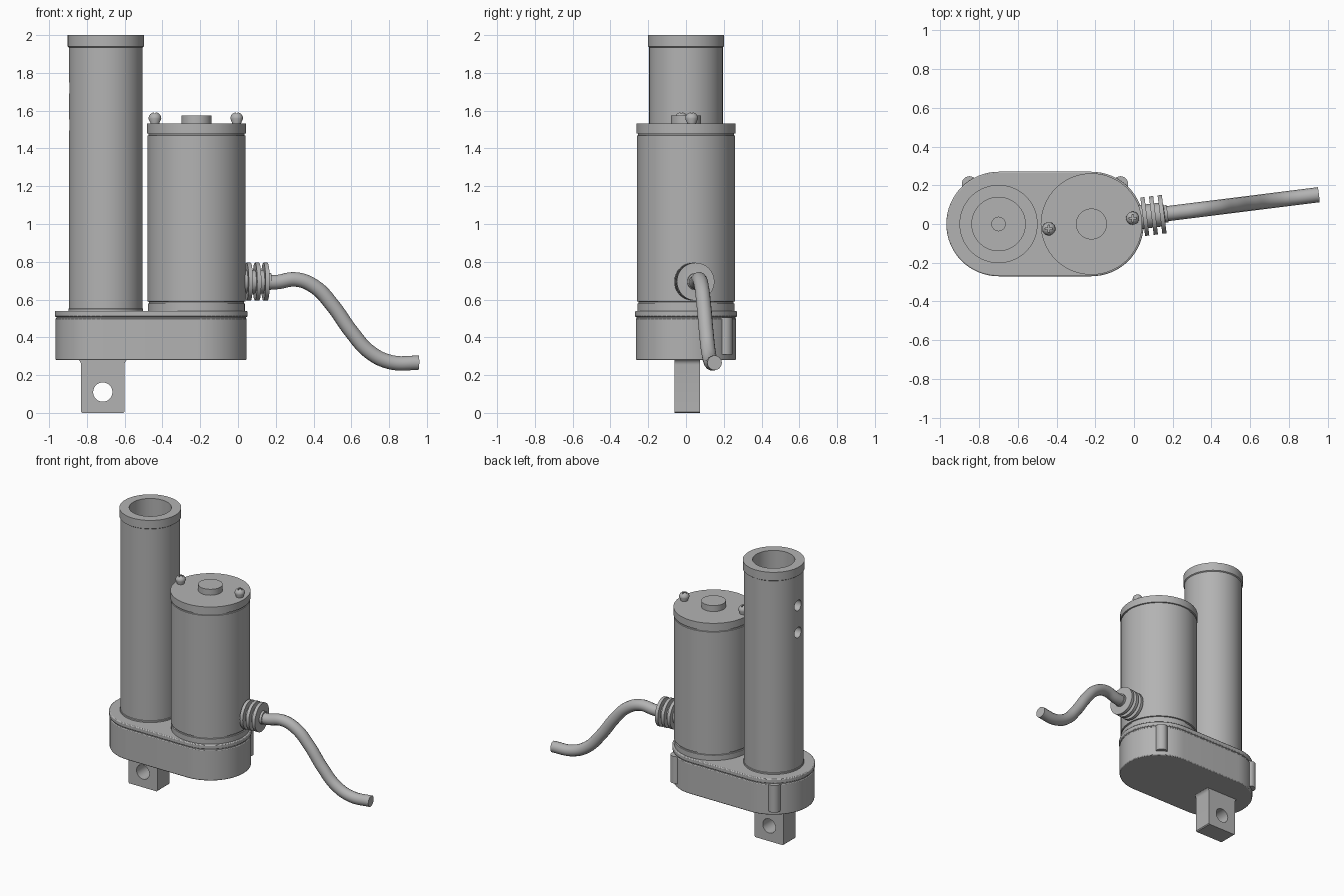
import bpy, bmesh, math
from mathutils import Vector, Matrix

if "Cube" in bpy.data.objects:
    bpy.data.objects.remove(bpy.data.objects["Cube"])

grey = bpy.data.materials.new("grey metal")
grey.diffuse_color = (0.45, 0.45, 0.45, 1)
grey.use_nodes = True
grey.node_tree.nodes["Principled BSDF"].inputs["Base Color"].default_value = grey.diffuse_color


def finish(bm, name, matrix=None):
    bmesh.ops.remove_doubles(bm, verts=bm.verts, dist=1e-5)
    bmesh.ops.recalc_face_normals(bm, faces=bm.faces)
    if matrix:
        bm.transform(matrix)
    me = bpy.data.meshes.new(name)
    bm.to_mesh(me)
    bm.free()
    me.materials.append(grey)
    ob = bpy.data.objects.new(name, me)
    bpy.context.collection.objects.link(ob)
    return ob


def select(ob):
    bpy.ops.object.select_all(action='DESELECT')
    ob.select_set(True)
    bpy.context.view_layer.objects.active = ob


def smooth(ob):
    select(ob)
    bpy.ops.object.shade_smooth_by_angle(angle=math.radians(35))
    return ob


def lathe(name, profile, matrix, n=64):
    """Spin (radius, height) points around z; ends lie on the axis."""
    bm = bmesh.new()
    vs = [bm.verts.new((r, 0, z)) for r, z in profile]
    es = [bm.edges.new(p) for p in zip(vs, vs[1:])]
    bmesh.ops.spin(bm, geom=vs + es, cent=(0, 0, 0), axis=(0, 0, 1),
                   angle=math.tau, steps=n, use_merge=False)
    return finish(bm, name, matrix)


def extrude(name, outline, depth, matrix):
    bm = bmesh.new()
    f = bm.faces.new([bm.verts.new((x, y, 0)) for x, y in outline])
    top = bmesh.ops.extrude_face_region(bm, geom=[f])
    bmesh.ops.translate(bm, vec=(0, 0, depth),
                        verts=[v for v in top["geom"] if isinstance(v, bmesh.types.BMVert)])
    return finish(bm, name, matrix)


def cut(ob, cutter):
    m = ob.modifiers.new("cut", 'BOOLEAN')
    m.operation, m.solver, m.object = 'DIFFERENCE', 'EXACT', cutter
    select(ob)
    bpy.ops.object.modifier_apply(modifier=m.name)
    bpy.data.objects.remove(cutter)


def rod(radius, length, centre, axis):
    h = length / 2
    rot = Vector(axis).to_track_quat('Z', 'Y').to_matrix().to_4x4()
    return lathe("cutter", [(0, -h), (radius, -h), (radius, h), (0, h)],
                 Matrix.Translation(centre) @ rot, 32)


def at(x, y, z=0):
    return Matrix.Translation((x, y, z))


TUBE_X, MOTOR_X = -0.70, -0.22

# Gearbox: stadium slabs, lid seam between body and lid
def stadium(r, n=32):
    pts = []
    for cx, start in ((MOTOR_X, -90), (TUBE_X, 90)):
        for i in range(n + 1):
            a = math.radians(start + 180 * i / n)
            pts.append((cx + r * math.cos(a), r * math.sin(a)))
    return pts

for name, r, z, h in (("gearbox_body", 0.266, 0.28, 0.222),
                      ("gearbox_seam", 0.262, 0.49, 0.03),
                      ("gearbox_lid", 0.27, 0.508, 0.032)):
    ob = extrude(name, stadium(r), h, at(0, 0, z))
    if name != "gearbox_seam":
        b = ob.modifiers.new("edge", 'BEVEL')
        b.width, b.segments, b.limit_method = 0.006, 2, 'ANGLE'
        b.angle_limit = math.radians(40)
    smooth(ob)

# Clip posts on the back of the gearbox
for side, x in (("left", -0.85), ("right", -0.07)):
    smooth(lathe("clip_post_" + side, [(0, 0.31), (0.04, 0.31), (0.04, 0.505), (0, 0.505)],
                 at(x, 0.207), 24))

# Outer tube with open bore, end collar and two side holes
tube = lathe("outer_tube", [(0, 0.53), (0.198, 0.53), (0.198, 0.55), (0.195, 0.553),
                            (0.195, 1.935), (0.202, 1.94), (0.202, 2.0), (0.138, 2.0),
                            (0.138, 0.60), (0.035, 0.60), (0.035, 0.56), (0, 0.56)],
             at(TUBE_X, 0), 72)
for z in (1.72, 1.525):
    cut(tube, rod(0.038, 0.2, (TUBE_X - 0.18, 0, z), (1, 0, 0)))
smooth(tube)

# Motor can with bottom ring, grooved top cap and centre boss
smooth(lathe("motor", [(0, 0.53), (0.257, 0.53), (0.257, 0.578), (0.251, 0.58), (0.251, 0.588),
                       (0.259, 0.59), (0.259, 1.468), (0.254, 1.47), (0.254, 1.478),
                       (0.262, 1.48), (0.262, 1.532), (0.08, 1.532), (0.08, 1.575), (0, 1.575)],
             at(MOTOR_X, 0), 72))

# Round-headed cross screws
for i, (x, y) in enumerate(((-0.44, -0.025), (-0.007, 0.03))):
    dome = [(0.034 * math.cos(a), 1.558 + 0.034 * math.sin(a))
            for a in (math.radians(t) for t in range(0, 91, 15))]
    screw = lathe(f"screw_{i + 1}", [(0, 1.52), (0.024, 1.52), (0.024, 1.535)] + dome[:-1] + [(0, 1.592)],
                  at(x, y), 32)
    w, l = 0.004, 0.02
    cross = [(w, w), (w, l), (-w, l), (-w, w), (-l, w), (-l, -w),
             (-w, -w), (-w, -l), (w, -l), (w, -w), (l, -w), (l, w)]
    cut(screw, extrude("cutter", cross, 0.05, at(x, y, 1.574)))
    smooth(screw)

# Mounting lug with flared root and pin hole
flare = [(0.115 + 0.03 * (1 - math.cos(a)), 0.255 + 0.03 * math.sin(a))
         for a in (math.radians(t) for t in range(0, 91, 18))]
half = [(0.109, 0), (0.115, 0.006)] + flare
outline = half + [(-x, z) for x, z in reversed(half)]
lug = extrude("mounting_lug", outline, 0.136,
              at(-0.716, 0.075) @ Matrix.Rotation(math.pi / 2, 4, 'X'))
cut(lug, rod(0.051, 0.4, (-0.716, 0, 0.11), (0, 1, 0)))
smooth(lug)

# Ribbed cable gland, pointing slightly backwards
axis = Vector((1, 0.125, 0)).normalized()
gland = [(0, -0.05), (0.062, -0.05)]
for z in (0.01, 0.055, 0.10):
    gland += [(0.062, z), (0.1, z), (0.1, z + 0.022), (0.062, z + 0.022)]
gland += [(0.045, 0.124), (0.045, 0.14), (0, 0.14)]
smooth(lathe("cable_gland", gland,
             at(0.035, 0.036, 0.695) @ axis.to_track_quat('Z', 'Y').to_matrix().to_4x4(), 48))

# Cable swept along a smooth path
path = [(0.10, 0.695), (0.20, 0.692), (0.31, 0.706), (0.41, 0.665), (0.50, 0.57),
        (0.60, 0.43), (0.70, 0.32), (0.81, 0.268), (0.955, 0.265)]
cu = bpy.data.curves.new("cable", 'CURVE')
cu.dimensions = '3D'
cu.bevel_depth, cu.bevel_resolution, cu.resolution_u = 0.039, 5, 8
cu.use_fill_caps = True
sp = cu.splines.new('BEZIER')
sp.bezier_points.add(len(path) - 1)
for p, (x, z) in zip(sp.bezier_points, path):
    p.co = (x, 0.032 + 0.125 * x, z)
    p.handle_left_type = p.handle_right_type = 'AUTO'
cu.materials.append(grey)
cable = bpy.data.objects.new("cable", cu)
bpy.context.collection.objects.link(cable)
select(cable)
bpy.ops.object.convert(target='MESH')
smooth(bpy.context.view_layer.objects.active)
